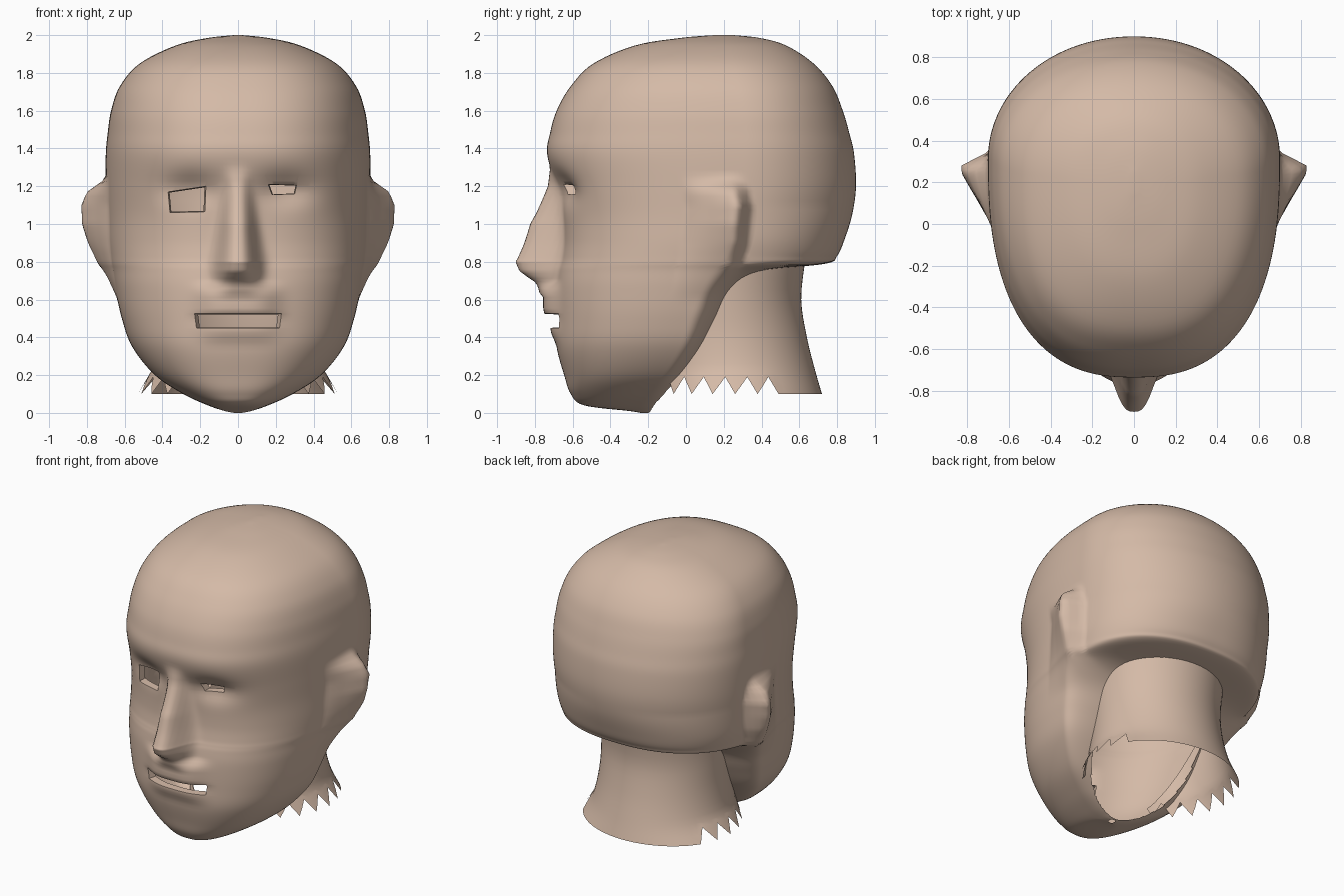
import bpy, bmesh
from math import sin, cos, pi, exp, hypot
from mathutils import Vector

if "Cube" in bpy.data.objects:
    bpy.data.objects.remove(bpy.data.objects["Cube"])


def lerp_table(t, z, ease=False):
    """Lookup in a list of (z, value) pairs with z rising."""
    if z <= t[0][0]:
        return t[0][1]
    for (a, va), (b, vb) in zip(t, t[1:]):
        if z <= b:
            s = (z - a) / (b - a)
            return va + (vb - va) * (s * s * (3 - 2 * s) if ease else s)
    return t[-1][1]


def smooth_rows(rows, sub):
    """Catmull-Rom interpolation through the profile rows."""
    out, n = [], len(rows)
    for i in range(n - 1):
        p0, p1, p2, p3 = (rows[min(max(i + k, 0), n - 1)] for k in (-1, 0, 1, 2))
        for s in range(sub):
            t = s / sub
            out.append([b + .5 * t * (c - a + t * (2*a - 5*b + 4*c - d + t * (3*(b - c) + d - a)))
                        for a, b, c, d in zip(p0, p1, p2, p3)])
    return out + [list(rows[-1])]


def spow(v, p):
    return abs(v) ** p * (1 if v >= 0 else -1)


def loft(bm, rings):
    rows = [[bm.verts.new(p) for p in r] for r in rings]
    n = len(rows[0])
    for a, b in zip(rows, rows[1:]):
        for j in range(n):
            bm.faces.new((a[j], b[j], b[(j + 1) % n], a[(j + 1) % n]))
    return rows


def finish(bm, name, mat, angle):
    me = bpy.data.meshes.new(name)
    bm.to_mesh(me)
    bm.free()
    me.materials.append(mat)
    ob = bpy.data.objects.new(name, me)
    bpy.context.collection.objects.link(ob)
    bpy.ops.object.select_all(action='DESELECT')
    ob.select_set(True)
    bpy.context.view_layer.objects.active = ob
    bpy.ops.object.shade_smooth_by_angle(angle=angle)
    return ob


skin = bpy.data.materials.new("skin")
skin.diffuse_color = (0.66, 0.49, 0.385, 1)
skin.use_nodes = True
skin.node_tree.nodes["Principled BSDF"].inputs["Base Color"].default_value = skin.diffuse_color

# Head sections: height, front y, back y, half width, y of widest point
SECTIONS = [
    (2.0, .15, .25, .02, .2), (1.985, -.03, .39, .16, .2), (1.945, -.27, .53, .33, .22),
    (1.85, -.49, .675, .52, .24), (1.73, -.61, .775, .625, .27), (1.6, -.685, .83, .672, .3),
    (1.48, -.72, .865, .69, .31), (1.37, -.735, .89, .70, .31), (1.2, -.69, .90, .70, .3),
    (1.05, -.655, .88, .695, .27), (.92, -.65, .84, .69, .23), (.83, -.66, .80, .68, .18),
    (.79, -.67, .74, .675, .16), (.75, -.68, .42, .665, .135), (.66, -.69, .26, .65, .09),
    (.5, -.69, .18, .615, .02), (.35, -.685, .10, .56, -.03), (.2, -.645, 0, .44, -.12),
    (.1, -.61, -.08, .29, -.2), (.04, -.54, -.13, .16, -.25), (.01, -.3, -.18, .07, -.25),
    (0, -.24, -.2, .02, -.22)]

NOSE = [(.62, 0), (.67, .06), (.71, .14), (.75, .2), (.8, .235), (1.0, .175), (1.2, .045), (1.3, 0)]
LIPS = [(.36, 0), (.44, .03), (.5, .02), (.53, .065), (.64, .065), (.7, 0)]
EAR = [(.6, 0), (.8, .07), (.9, .105), (1.0, .132), (1.1, .132), (1.17, .1), (1.24, 0)]
SPINE = [(.6, .16), (.9, .23), (1.1, .25), (1.24, .22)]
# Steepness of the front ear slope along its run
EAR_SLOPE = [(-.25, 0), (-.13, .45), (0, 1), (.03, 1), (.1, 0)]


def sculpt(x, y, z):
    """Push nose, lips, eye sockets and ears out of the plain head shape."""
    ax = abs(x)
    if y < -.3:
        w = .06 + .045 * min(1, max(0, (1.2 - z) / .4))
        y -= lerp_table(NOSE, z) * exp(-(ax / w) ** 3)
        y -= lerp_table(LIPS, z) * exp(-(ax / .2) ** 4)
        y += .055 * exp(-((ax - .25) / .15) ** 2 - ((z - 1.18) / .085) ** 2)
    if ax > .4:
        k = lerp_table(EAR_SLOPE, y - lerp_table(SPINE, z))
        x += (1 if x > 0 else -1) * lerp_table(EAR, z) * k
    return x, y, z


def head_ring(row, n=240, fine=960):
    """Superellipse section with evenly spaced points, then sculpted."""
    z, f, b, w, c = row
    base = []
    back = 2.05 + .4 * min(1, max(0, (1.1 - z) / .4))
    for j in range(fine + 1):
        t = 2 * pi * j / fine
        e = 2 / (2.5 if cos(t) > 0 else back)
        depth = (c - f) if cos(t) > 0 else (b - c)
        base.append((w * spow(sin(t), e), c - depth * spow(cos(t), e)))
    run = [0]
    for p, q in zip(base, base[1:]):
        run.append(run[-1] + hypot(q[0] - p[0], q[1] - p[1]))
    pts, k = [], 0
    for j in range(n):
        s = run[-1] * j / n
        while run[k + 1] < s:
            k += 1
        r = (s - run[k]) / max(run[k + 1] - run[k], 1e-9)
        x, y = (a + (d - a) * r for a, d in zip(base[k], base[k + 1]))
        pts.append(sculpt(x, y, z))
    return pts


def cut_hole(bm, quad, depth):
    """Cut a four-sided opening (x, z corners) in the face, with a rim turned inward."""
    xs, zs = [p[0] for p in quad], [p[1] for p in quad]
    cx, cz = sum(xs) / 4, sum(zs) / 4

    def near(co, pad):
        return (co.y < -.3 and min(xs) - pad < co.x < max(xs) + pad
                and min(zs) - pad < co.z < max(zs) + pad)
    sides = []
    for (x0, z0), (x1, z1) in zip(quad, quad[1:] + quad[:1]):
        p, nrm = Vector((x0, 0, z0)), Vector((z1 - z0, 0, x0 - x1)).normalized()
        if (Vector((cx, 0, cz)) - p).dot(nrm) > 0:
            nrm = -nrm
        sides.append((p, nrm))
        faces = [q for q in bm.faces if near(q.calc_center_median(), .05)]
        geom = set(faces)
        for q in faces:
            geom.update(q.edges, q.verts)
        bmesh.ops.bisect_plane(bm, geom=list(geom), plane_co=p, plane_no=nrm)
    gone = [q for q in bm.faces if near(q.calc_center_median(), .02)
            and all((q.calc_center_median() - p).dot(n) < 0 for p, n in sides)]
    bmesh.ops.delete(bm, geom=gone, context='FACES')
    rim = [e for e in bm.edges if e.is_boundary and all(near(v.co, .01) for v in e.verts)]
    new = bmesh.ops.extrude_edge_only(bm, edges=rim)['geom']
    for v in new:
        if isinstance(v, bmesh.types.BMVert):
            v.co.y += depth
            v.co.x += (cx - v.co.x) * .08
            v.co.z += (cz - v.co.z) * .08


# Head shell, open where the neck joins
bm = bmesh.new()
rows = loft(bm, [head_ring(r) for r in smooth_rows(SECTIONS, 6)])
bm.faces.new(rows[0])
inside = []
for q in bm.faces:
    m = q.calc_center_median()
    if m.z < .82 and (m.x / .41) ** 2 + ((m.y - .21) / .4) ** 2 < 1:
        inside.append(q)
bmesh.ops.delete(bm, geom=inside, context='FACES')
bmesh.ops.recalc_face_normals(bm, faces=bm.faces)
# Uneven eye openings and the mouth slot
cut_hole(bm, [(-.36, 1.06), (-.175, 1.065), (-.17, 1.2), (-.37, 1.17)], .05)
cut_hole(bm, [(.18, 1.155), (.3, 1.16), (.31, 1.205), (.16, 1.21)], .05)
cut_hole(bm, [(-.22, .45), (.22, .45), (.23, .525), (-.23, .525)], .05)
finish(bm, "head", skin, 1.0)

# Neck sections: height, half width, back y
NECK = [(.8, .44, .63), (.6, .43, .61), (.4, .43, .64), (.22, .46, .685), (.1, .53, .72)]
bm = bmesh.new()
rings = []
for z, w, b in smooth_rows(NECK, 4):
    c, d = (b - .2) / 2, (b + .2) / 2
    rings.append([(w * sin(2*pi*j/72), c - d * cos(2*pi*j/72), z) for j in range(72)])
# Torn lower edge along the front and sides
rows = loft(bm, rings)
for j in range(72):
    if rows[-1][j].co.y < .47:
        top = rows[-5][j].co.copy()
        tip = top.lerp(rows[-1][j].co, 1 - .75 * (min(j, 72 - j) % 3) / 2)
        for k in range(1, 5):
            rows[-5 + k][j].co = top.lerp(tip, k / 4)
# Drop the part of the neck swallowed by the jaw
bmesh.ops.bisect_plane(bm, geom=bm.verts[:] + bm.edges[:] + bm.faces[:],
                       plane_co=(0, -.24, 0), plane_no=(0, 1, -.62), clear_inner=True)
bmesh.ops.recalc_face_normals(bm, faces=bm.faces)
finish(bm, "neck", skin, .8)
